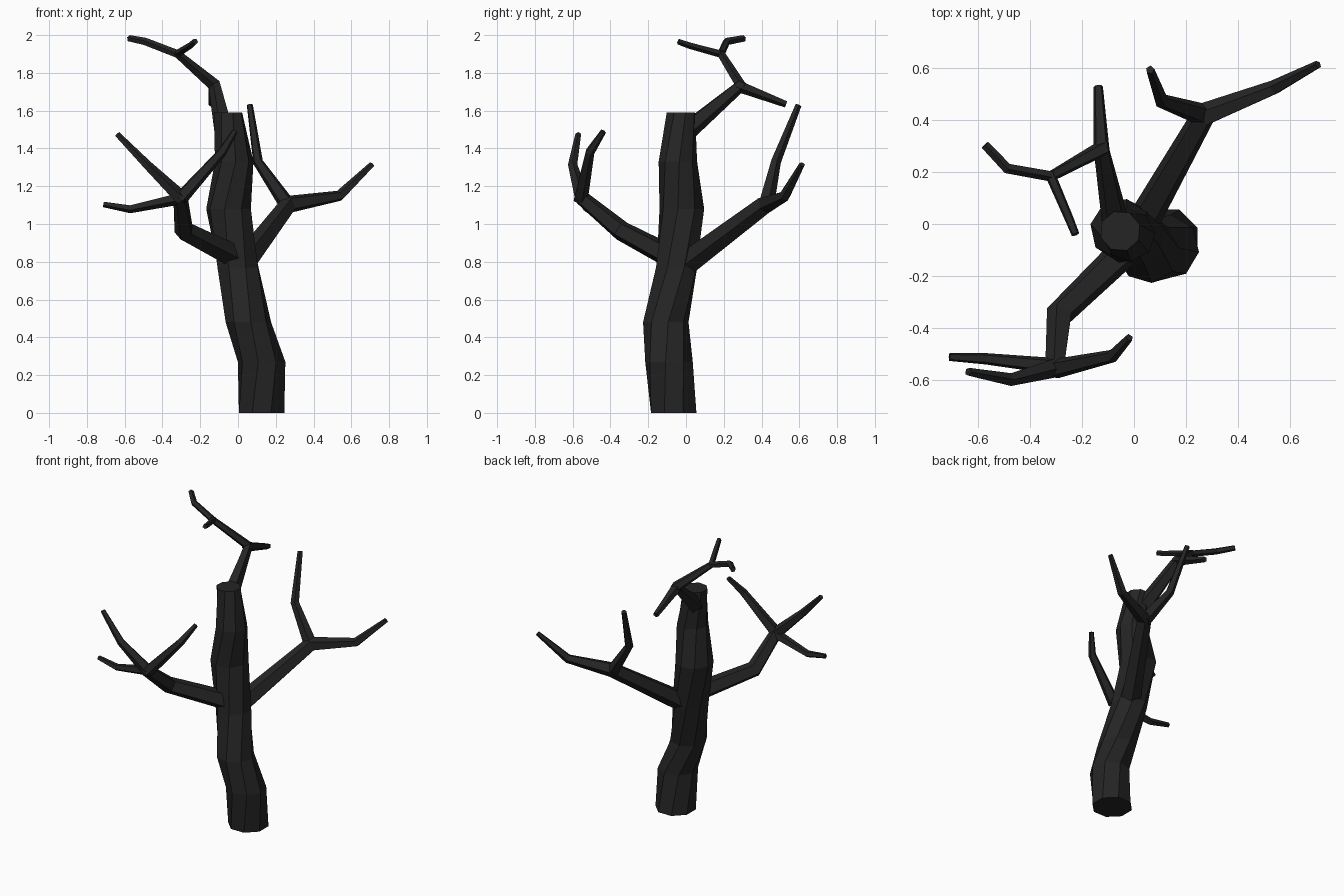
import bpy, bmesh, math
from mathutils import Vector

bark = bpy.data.materials.new("dark_bark")
bark.diffuse_color = (0.018, 0.018, 0.018, 1)


def tube(name, path, sides, level=False, twist=0.0):
    """Loft a faceted tube along (x, y, z, radius) points; level keeps the rings horizontal."""
    pts = [Vector(p[:3]) for p in path]
    bm = bmesh.new()
    rings, u = [], None
    for i, p in enumerate(pts):
        a = (p - pts[i - 1]).normalized() if i else Vector()
        b = (pts[i + 1] - p).normalized() if i < len(pts) - 1 else Vector()
        t = Vector((0, 0, 1)) if level else (a + b).normalized()
        if u is None:
            u = Vector((1, 0, 0)) if level else Vector((0, 0, 1))
            if abs(t.dot(u)) > 0.95:
                u = Vector((1, 0, 0))
        u = (u - t * u.dot(t)).normalized()
        v = t.cross(u)
        ring = []
        for k in range(sides):
            ang = 2 * math.pi * (k + 0.5) / sides + twist * i
            ring.append(bm.verts.new(p + path[i][3] * (u * math.cos(ang) + v * math.sin(ang))))
        rings.append(ring)
    for r0, r1 in zip(rings, rings[1:]):
        for k in range(sides):
            n = (k + 1) % sides
            bm.faces.new((r0[k], r0[n], r1[n], r1[k]))
    bm.faces.new(rings[0][::-1])
    bm.faces.new(rings[-1])
    bmesh.ops.recalc_face_normals(bm, faces=bm.faces)
    me = bpy.data.meshes.new(name)
    bm.to_mesh(me)
    bm.free()
    me.materials.append(bark)
    ob = bpy.data.objects.new(name, me)
    bpy.context.collection.objects.link(ob)
    return ob


# Crooked trunk with a cut top
tube("trunk", [
    (0.125, -0.065, 0, 0.13), (0.125, -0.09, 0.27, 0.127), (0.055, -0.107, 0.48, 0.121),
    (0.0, -0.05, 0.77, 0.116), (-0.05, -0.022, 1.08, 0.12), (-0.02, -0.043, 1.33, 0.102),
    (-0.053, -0.027, 1.59, 0.079)], 8, level=True, twist=0.25)

# Limbs and the twigs growing from their forks
branches = {
    # right limb
    "right_limb": [(0.03, 0.0, 0.79, 0.066), (0.27, 0.42, 1.105, 0.05),
                   (0.54, 0.525, 1.15, 0.03), (0.71, 0.615, 1.315, 0.016)],
    "right_upright_twig": [(0.27, 0.42, 1.09, 0.045), (0.105, 0.475, 1.33, 0.028),
                           (0.062, 0.595, 1.63, 0.017)],
    # left limb
    "left_limb": [(0.0, -0.07, 0.82, 0.065), (-0.285, -0.345, 0.965, 0.055),
                  (-0.305, -0.555, 1.14, 0.042), (-0.48, -0.6, 1.31, 0.026),
                  (-0.64, -0.57, 1.475, 0.016)],
    "left_low_twig": [(-0.29, -0.55, 1.14, 0.034), (-0.57, -0.52, 1.08, 0.023),
                      (-0.712, -0.513, 1.105, 0.016)],
    "left_inner_twig": [(-0.31, -0.56, 1.13, 0.04), (-0.085, -0.51, 1.38, 0.026),
                        (-0.018, -0.438, 1.49, 0.016)],
    # top limb
    "top_limb": [(-0.07, 0.0, 1.49, 0.055), (-0.125, 0.29, 1.735, 0.036),
                 (-0.32, 0.185, 1.9, 0.022), (-0.49, 0.215, 1.965, 0.021),
                 (-0.575, 0.305, 1.982, 0.018)],
    "top_back_twig": [(-0.125, 0.27, 1.735, 0.034), (-0.138, 0.53, 1.635, 0.019)],
    "top_front_twig": [(-0.325, 0.195, 1.898, 0.021), (-0.25, 0.02, 1.945, 0.018),
                       (-0.226, -0.04, 1.966, 0.016)],
}
for name, path in branches.items():
    tube(name, path, 5)
